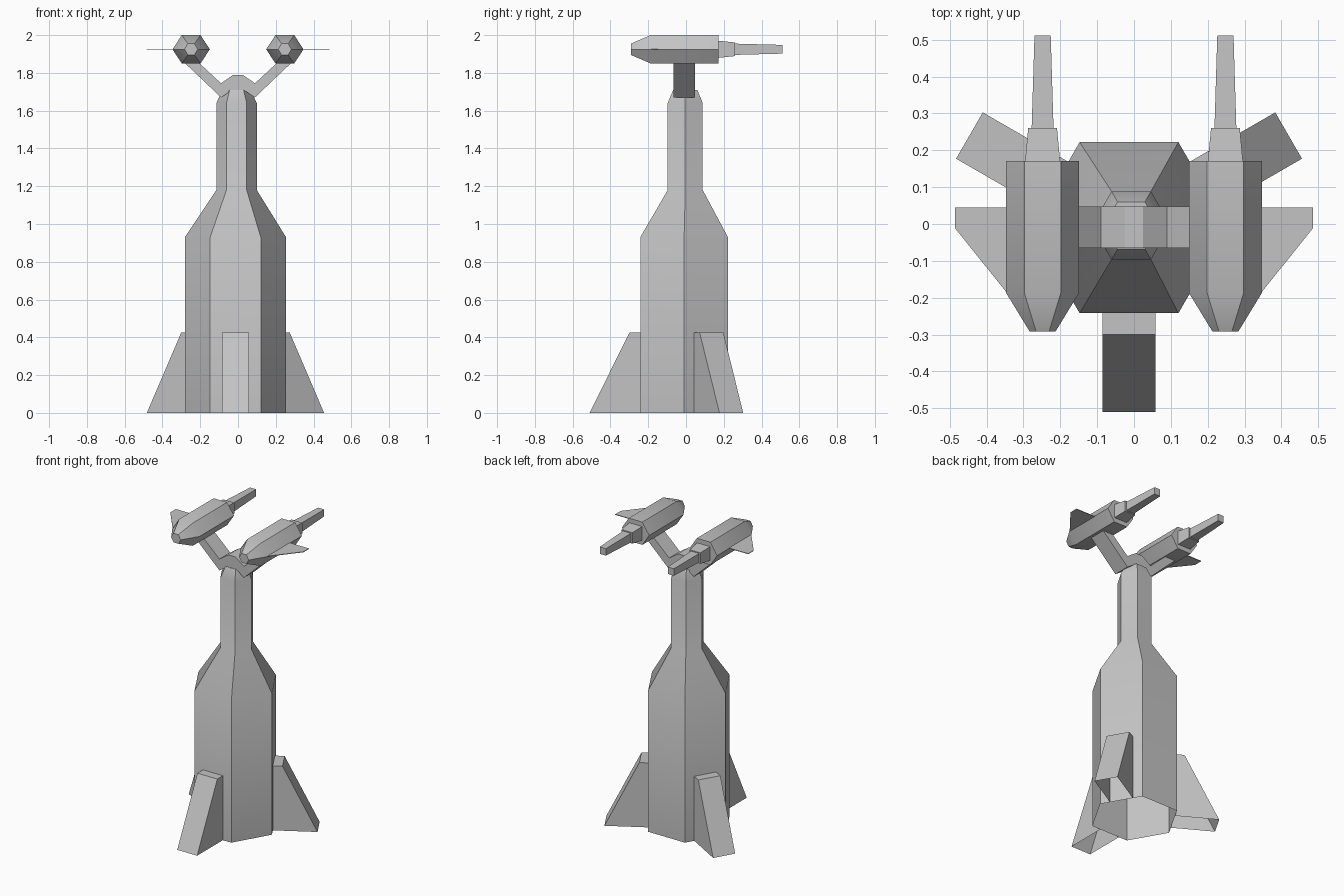
import bpy, bmesh, math
from mathutils import Vector, Matrix

if "Cube" in bpy.data.objects:
    bpy.data.objects.remove(bpy.data.objects["Cube"])

grey = bpy.data.materials.new("plain_grey")
grey.diffuse_color = (0.55, 0.55, 0.55, 1)
grey.use_nodes = True
grey.node_tree.nodes["Principled BSDF"].inputs["Base Color"].default_value = grey.diffuse_color


def make(name, rings, cap_start=True, cap_end=True, smooth=None):
    """Skin a list of equal-sized point rings into one object."""
    bm = bmesh.new()
    vs = [[bm.verts.new(p) for p in r] for r in rings]
    n = len(vs[0])
    for a, b in zip(vs, vs[1:]):
        for i in range(n):
            j = (i + 1) % n
            bm.faces.new((a[i], a[j], b[j], b[i]))
    if cap_start:
        bm.faces.new(vs[0][::-1])
    if cap_end:
        bm.faces.new(vs[-1])
    bmesh.ops.recalc_face_normals(bm, faces=bm.faces)
    me = bpy.data.meshes.new(name)
    bm.to_mesh(me)
    bm.free()
    me.materials.append(grey)
    ob = bpy.data.objects.new(name, me)
    bpy.context.collection.objects.link(ob)
    if smooth:
        bpy.ops.object.select_all(action='DESELECT')
        bpy.context.view_layer.objects.active = ob
        ob.select_set(True)
        bpy.ops.object.shade_smooth_by_angle(angle=math.radians(smooth))
    return ob


def hexagon(r1, r2):
    return [(r1 * math.cos(math.radians(60 * i)),
             r2 * math.sin(math.radians(60 * i)) / 0.866) for i in range(6)]


def box(hx, hz):
    return [(hx, hz), (-hx, hz), (-hx, -hz), (hx, -hz)]


# Hexagonal tower, open underneath
BX, BY = -0.0135, -0.01
tower = [(0, 0.268, BX, BY), (0.93, 0.268, BX, BY), (1.18, 0.107, -0.0075, -0.004),
         (1.64, 0.107, -0.0075, -0.004), (1.71, 0.074, -0.0075, -0.004)]
make("tower_body", [[(cx + x, cy + y, z) for x, y in hexagon(r, r * 0.866)]
                    for z, r, cx, cy in tower], cap_start=False, smooth=40)

# Three sloping legs, open underneath
for k, deg in enumerate((-90, 30, 150)):
    rot = Matrix.Rotation(math.radians(deg), 3, 'Z')
    rings = [[Vector((BX, BY, 0)) + rot @ Vector(p) for p in
              ((0.232, -0.0725, z), (r, -0.0725, z), (r, 0.0725, z), (0.232, 0.0725, z))]
             for z, r in ((0, 0.5), (0.425, 0.29))]
    make(f"leg_{k + 1}", rings, cap_start=False)

# Forked bracket carrying both guns
half = [(0.025, 1.79), (0.09, 1.745), (0.23, 1.875), (0.295, 1.865), (0.09, 1.67), (0.03, 1.71)]
outline = half + [(-x, z) for x, z in reversed(half)]
make("fork_bracket", [[(x, y, z) for x, z in outline] for y in (-0.065, 0.047)])

# Guns on each side
GZ = 1.925
for s, side in ((-1, "left"), (1, "right")):
    gx = 0.248 * s

    def along(sections):
        return [[(gx + x, y, GZ + z) for x, z in pts] for y, pts in sections]

    make(f"gun_housing_{side}", along([
        (-0.292, hexagon(0.035, 0.03)), (-0.187, hexagon(0.099, 0.075)),
        (0.171, hexagon(0.099, 0.075))]), smooth=40)
    make(f"barrel_collar_{side}", along([
        (0.165, box(0.048, 0.046)), (0.26, box(0.039, 0.036))]))
    make(f"barrel_{side}", along([
        (0.25, box(0.03, 0.03)), (0.512, box(0.022, 0.023))]))
    wing = [(0.31, -0.23), (0.485, -0.012), (0.485, 0.045), (0.31, 0.045)]
    wing[0] = (0.34, -0.193)
    make(f"wing_{side}", [[(s * x, y, GZ + dz) for x, y in wing]
                          for dz in (-0.002, 0.002)])
